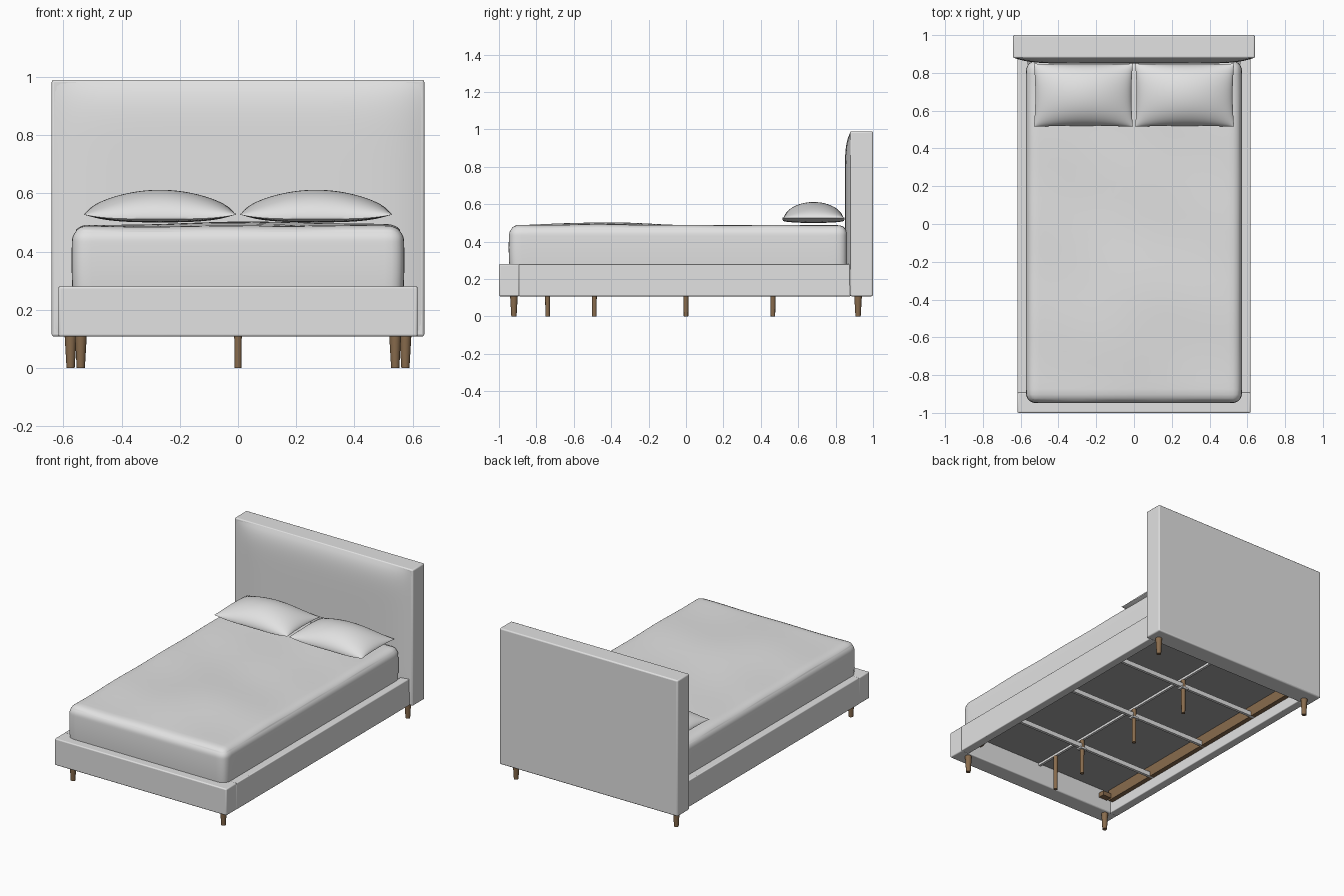
import bpy, bmesh, math
from mathutils import Vector

if "Cube" in bpy.data.objects:
    bpy.data.objects.remove(bpy.data.objects["Cube"], do_unlink=True)


def material(name, rgb):
    m = bpy.data.materials.new(name)
    m.use_nodes = True
    m.diffuse_color = (*rgb, 1)
    m.node_tree.nodes["Principled BSDF"].inputs["Base Color"].default_value = (*rgb, 1)
    return m


FABRIC = material("light grey fabric", (0.76, 0.76, 0.76))
WOOD = material("brown wood", (0.25, 0.15, 0.075))
LINING = material("grey lining", (0.38, 0.38, 0.38))


def finish(name, bm, mat, bevel=0, smooth=True):
    bmesh.ops.recalc_face_normals(bm, faces=bm.faces)
    mesh = bpy.data.meshes.new(name)
    bm.to_mesh(mesh)
    bm.free()
    obj = bpy.data.objects.new(name, mesh)
    bpy.context.collection.objects.link(obj)
    mesh.materials.append(mat)
    if bevel:
        mod = obj.modifiers.new("rounding", 'BEVEL')
        mod.width, mod.segments = bevel, 3
    if smooth:
        bpy.ops.object.select_all(action='DESELECT')
        obj.select_set(True)
        bpy.context.view_layer.objects.active = obj
        bpy.ops.object.shade_smooth_by_angle(angle=math.radians(40))


def box(name, lo, hi, mat, bevel=0):
    lo, hi = Vector(lo), Vector(hi)
    bm = bmesh.new()
    bmesh.ops.create_cube(bm, size=1)
    for v in bm.verts:
        v.co = (lo + hi) / 2 + v.co * (hi - lo)
    finish(name, bm, mat, bevel, bool(bevel))


def peg(name, x, y, z1, r0, r1):
    bm = bmesh.new()
    bmesh.ops.create_cone(bm, cap_ends=True, segments=16, radius1=r0, radius2=r1, depth=z1)
    bmesh.ops.translate(bm, verts=bm.verts, vec=(x, y, z1 / 2))
    finish(name, bm, WOOD)


# Headboard with a padded front that swells gently from its edges
box("headboard", (-0.64, 0.878, 0.108), (0.64, 1, 0.99), FABRIC, 0.008)
bm = bmesh.new()
bmesh.ops.create_grid(bm, x_segments=48, y_segments=48, size=1)
for v in bm.verts:
    u, w = v.co.x, v.co.y
    swell = (1 - abs(u) ** 8) * (1 - abs(w) ** 8)
    v.co = (0.634 * u, 0.879 - 0.03 * swell, 0.549 + 0.436 * w)
finish("headboard_padding", bm, FABRIC)

# Upholstered rails
box("foot_rail", (-0.617, -1, 0.108), (0.617, -0.89, 0.28), FABRIC, 0.007)
for side, s in (("left", 1), ("right", -1)):
    a, b = sorted((s * 0.56, s * 0.617))
    box(side + "_rail", (a, -0.895, 0.108), (b, 0.88, 0.28), FABRIC, 0.005)
    a, b = sorted((s * 0.53, s * 0.561))
    box(side + "_ledger", (a, -0.87, 0.175), (b, 0.86, 0.25), WOOD)
    a, b = sorted((s * 0.47, s * 0.53))
    box(side + "_corner_block", (a, -0.891, 0.185), (b, -0.85, 0.215), WOOD)
    # Tapered corner legs
    peg(side + "_front_leg", s * 0.54, -0.92, 0.12, 0.014, 0.021)
    peg(side + "_back_leg", s * 0.575, 0.92, 0.12, 0.014, 0.021)

# Support frame under the mattress
box("base_lining", (-0.565, -0.9, 0.245), (0.565, 0.88, 0.254), LINING)
box("centre_beam", (-0.008, -0.89, 0.23), (0.008, 0.875, 0.247), FABRIC)
for i, y in enumerate((-0.74, -0.49, 0, 0.465)):
    peg(f"centre_leg_{i + 1}", 0, y, 0.23, 0.012, 0.014)
    if i:
        box(f"cross_bar_{i}", (-0.561, y - 0.009, 0.175), (0.561, y + 0.009, 0.205), FABRIC)
        box(f"leg_bracket_{i}", (-0.025, y - 0.018, 0.165), (0.025, y + 0.018, 0.177), FABRIC)

# Mattress: rounded block with a gently uneven top and bulging sides
LOW, HIGH, RADIUS = Vector((-0.566, -0.94, 0.25)), Vector((0.566, 0.862, 0.487)), 0.05
bm = bmesh.new()
bmesh.ops.create_cube(bm, size=2)
bmesh.ops.subdivide_edges(bm, edges=bm.edges[:], cuts=31, use_grid_fill=True)
for v in bm.verts:
    # Pack the grid towards the edges, then round them
    spread = Vector([math.sin(c * math.pi / 2) for c in v.co])
    p = (LOW + HIGH) / 2 + spread * (HIGH - LOW) / 2
    core = Vector([min(max(c, l + RADIUS), h - RADIUS) for c, l, h in zip(p, LOW, HIGH)])
    if p.z < 0.36:
        core.z = p.z
    p = core + (p - core).normalized() * RADIUS if (p - core).length > 0 else p
    if v.co.z < -0.999:
        p.x, p.y = min(max(p.x, LOW.x), HIGH.x), min(max(p.y, LOW.y), HIGH.y)
    if p.z > 0.47:
        p.z += 0.016 * math.exp(-((p.y + 0.45) / 0.28) ** 2 - ((p.x - 0.05) / 0.4) ** 2)
        p.z += 0.003 * math.sin(9 * p.x + 6 * p.y) * math.sin(7 * p.y - 3 * p.x)
    bulge = 1 - ((p.z - 0.37) / 0.14) ** 2
    p.x *= 1 + 0.01 * bulge
    p.y -= 0.008 * bulge if p.y < -0.85 else 0
    v.co = p
finish("mattress", bm, FABRIC)


# Pillows: two domed sheets meeting at a seam that sags between the corners
def pillow(name, cx):
    bm = bmesh.new()
    for height in (0.1, -0.012):
        start = len(bm.verts)
        bmesh.ops.create_grid(bm, x_segments=40, y_segments=32, size=1)
        bm.verts.ensure_lookup_table()
        for v in bm.verts[start:]:
            u, w = [math.sin(c * math.pi / 2) for c in v.co.xy]
            dome = (1 - u * u) ** 0.62 * (1 - w * w) ** 0.5
            sag = 0.015 * (1 - u ** 4)
            v.co = (cx + 0.262 * u * (1 - 0.03 * (1 - w * w)),
                    0.682 + 0.167 * w * (1 - 0.03 * (1 - u * u)),
                    0.527 - sag + height * dome)
    bmesh.ops.remove_doubles(bm, verts=bm.verts, dist=0.0002)
    finish(name, bm, FABRIC)


pillow("left_pillow", 0.268)
pillow("right_pillow", -0.268)
